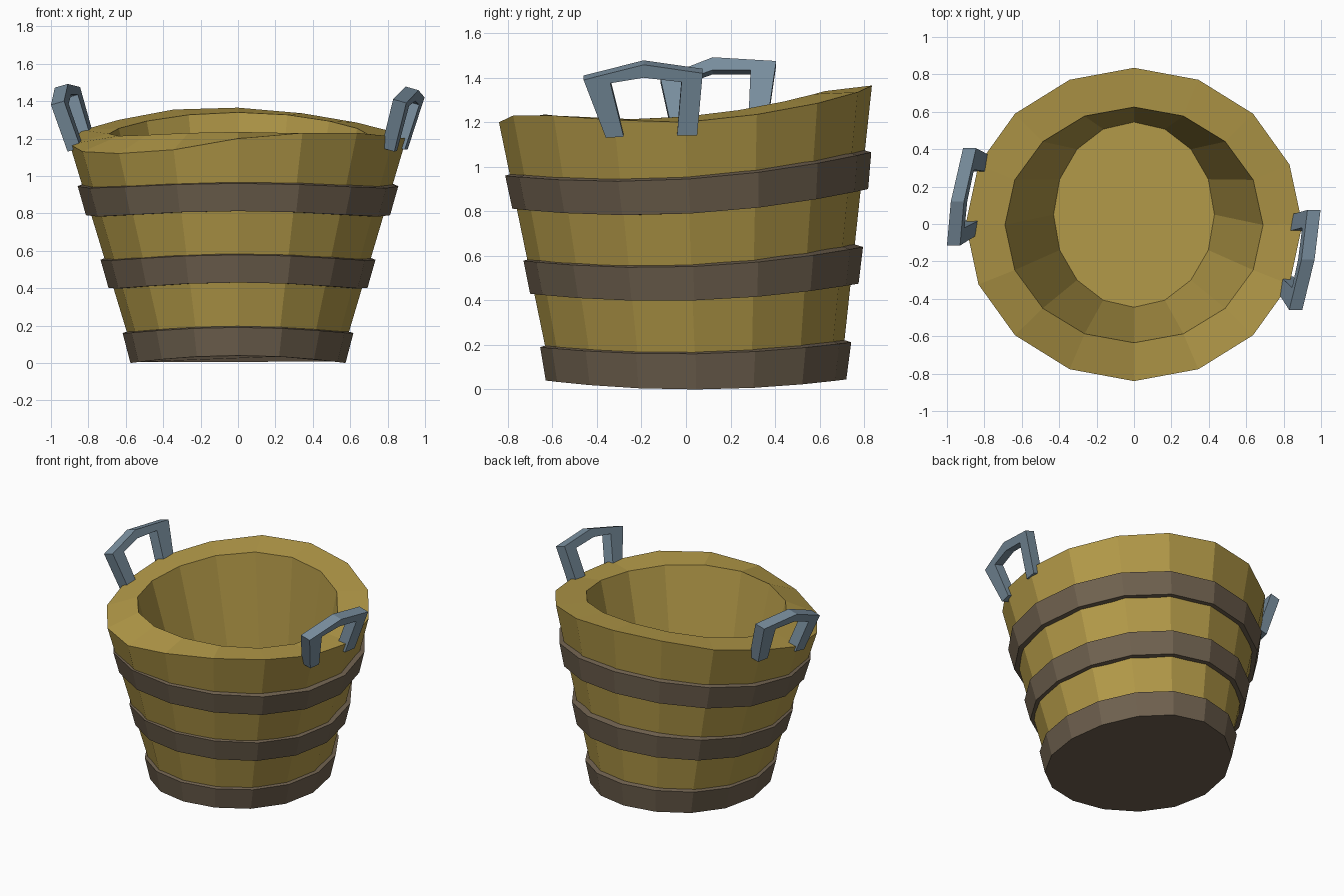
import bpy, bmesh, math

if "Cube" in bpy.data.objects:
    bpy.data.objects.remove(bpy.data.objects["Cube"])

N = 16


def material(name, rgb):
    m = bpy.data.materials.new(name)
    m.diffuse_color = (*rgb, 1)
    m.use_nodes = True
    m.node_tree.nodes["Principled BSDF"].inputs["Base Color"].default_value = m.diffuse_color
    return m


WOOD = material("golden wood", (0.45, 0.32, 0.065))
HOOP = material("dark brown hoop", (0.16, 0.12, 0.078))
METAL = material("blue grey handle", (0.19, 0.27, 0.34))


def finish(name, bm, mat):
    bmesh.ops.recalc_face_normals(bm, faces=bm.faces)
    me = bpy.data.meshes.new(name)
    bm.to_mesh(me)
    bm.free()
    me.materials.append(mat)
    ob = bpy.data.objects.new(name, me)
    bpy.context.collection.objects.link(ob)


def ring(rx, yf, yb, zs, zf, zb, heights=None):
    """Oval 16-point ring; side, front and back heights bend it."""
    pts = []
    for k in range(N):
        a = 2 * math.pi * k / N
        s = math.sin(a)
        z = heights[k] if heights else zs + (zb - zf) / 2 * s + ((zb + zf) / 2 - zs) * s * s
        pts.append((rx * math.cos(a), (yf + yb) / 2 + (yb - yf) / 2 * s, z))
    return pts


def loft(name, rings, mat, cap_start=False, cap_end=False, closed=False):
    bm = bmesh.new()
    vs = [[bm.verts.new(p) for p in r] for r in rings]
    pairs = list(zip(vs, vs[1:])) + ([(vs[-1], vs[0])] if closed else [])
    for a, b in pairs:
        n = len(a)
        for i in range(n):
            bm.faces.new((a[i], a[(i + 1) % n], b[(i + 1) % n], b[i]))
    if cap_start:
        bm.faces.new(vs[0])
    if cap_end:
        bm.faces.new(vs[-1])
    finish(name, bm, mat)


# Wooden tub with an uneven rim, thick wall and inner floor
rim = [1.20, 1.235, 1.285, 1.335, 1.365, 1.355, 1.30, 1.245,
       1.17, 1.13, 1.12, 1.14, 1.20, 1.23, 1.23, 1.21]
loft("bucket_tub", [
    ring(0.55, -0.605, 0.695, 0.02, 0.06, 0.065),
    ring(0.90, -0.84, 0.835, 0, 0, 0, rim),
    ring(0.69, -0.635, 0.625, 1.225, 1.235, 1.34),
    ring(0.43, -0.445, 0.545, 0.25, 0.25, 0.25),
], WOOD, True, True)

# Hoops: bottom ring, top ring (half width, front y, back y, side z, front z, back z)
hoops = {
    "lower_hoop": ((0.575, -0.63, 0.72, 0.0, 0.04, 0.045), (0.617, -0.655, 0.742, 0.16, 0.19, 0.212)),
    "middle_hoop": ((0.692, -0.70, 0.775, 0.40, 0.43, 0.475), (0.735, -0.73, 0.795, 0.552, 0.578, 0.64)),
    "upper_hoop": ((0.813, -0.78, 0.818, 0.79, 0.812, 0.90), (0.857, -0.812, 0.832, 0.945, 0.96, 1.065)),
}
for name, (lo, hi) in hoops.items():
    def inset(r, d, dz):
        return (r[0] - d, r[1] + d, r[2] - d) + tuple(z + dz for z in r[3:])
    if name == "lower_hoop":   # also covers the underside
        loft(name, [ring(*lo), ring(*hi), ring(*inset(hi, 0.04, 0.012))], HOOP, True)
    else:
        loft(name, [ring(*lo), ring(*hi), ring(*inset(hi, 0.04, 0.012)),
                    ring(*inset(lo, 0.05, 0.0))], HOOP, closed=True)


# Bent handles: pairs of outer and inner (y, z) points, lying on a leaning plane
def handle(name, side, pairs, x0, slope, z0):
    def pt(y, z, inner):
        x = x0 + slope * y + 0.31 * (z - z0) - 0.07 * inner
        return (side * x, y, z + (0.01 if inner else -0.01))
    sections = [[pt(*o, 0), pt(*o, 1), pt(*i, 1), pt(*i, 0)] for o, i in pairs]
    loft(name, sections, METAL, True, True)


handle("right_handle", 1, [
    ((-0.36, 1.14), (-0.28, 1.145)), ((-0.46, 1.40), (-0.34, 1.385)),
    ((-0.19, 1.468), (-0.19, 1.41)), ((0.075, 1.43), (-0.02, 1.39)),
    ((0.05, 1.15), (-0.04, 1.15))], 0.985, 0.165, 1.43)
handle("left_handle", -1, [
    ((-0.06, 1.14), (0.02, 1.15)), ((-0.115, 1.39), (-0.02, 1.375)),
    ((0.12, 1.482), (0.12, 1.425)), ((0.405, 1.465), (0.29, 1.425)),
    ((0.365, 1.19), (0.28, 1.19))], 0.976, -0.21, 1.39)
